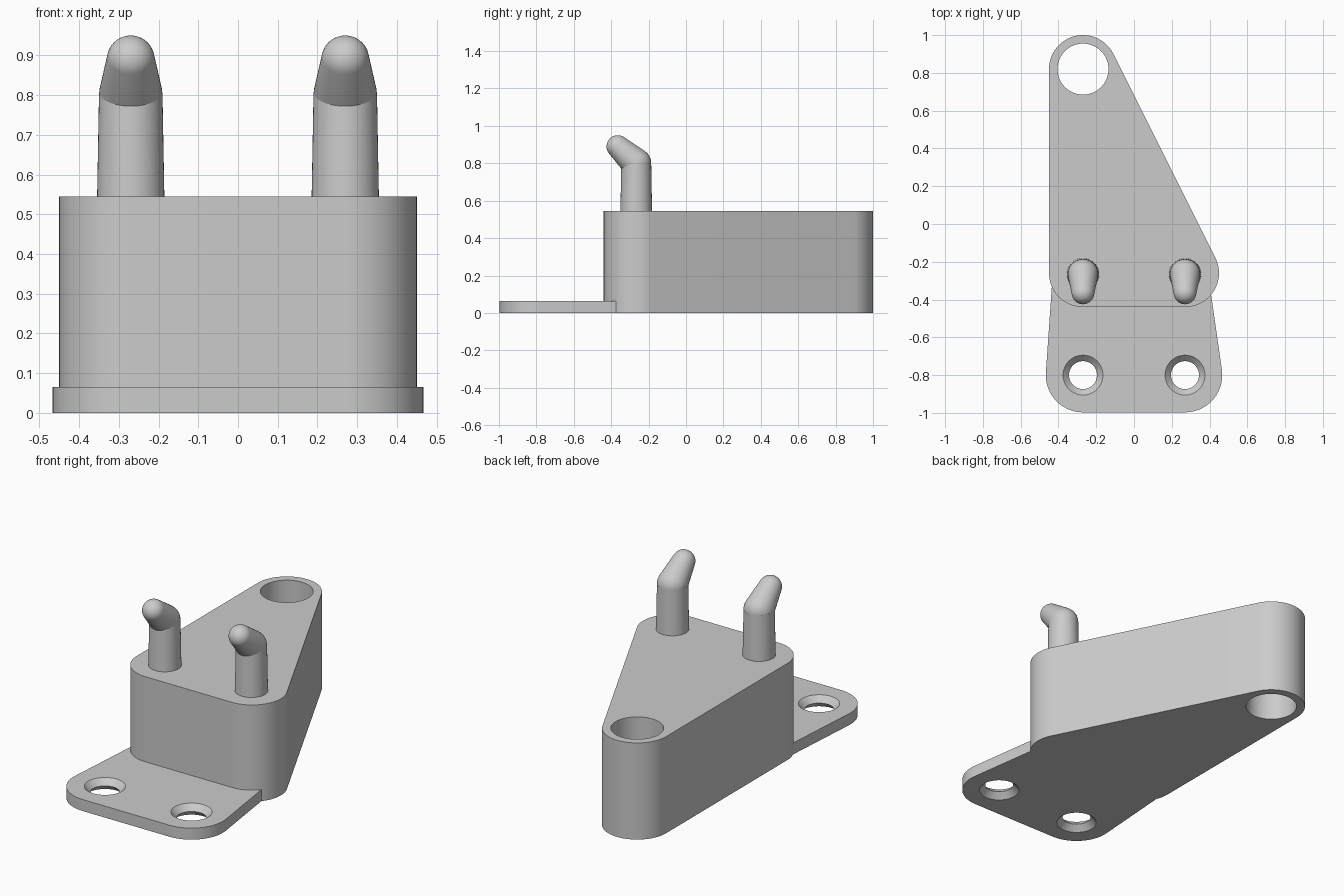
import bpy
import bmesh
from math import sin, cos, pi, radians
from mathutils import Vector

if "Cube" in bpy.data.objects:
    bpy.data.objects.remove(bpy.data.objects["Cube"], do_unlink=True)

BODY_TOP, PLATE_TOP = 0.545, 0.065
PEG_X, PEG_Y, SCREW_Y, BORE_Y = 0.27, -0.262, -0.8, 0.82

grey = bpy.data.materials.new("plain grey")
grey.use_nodes = True
colour = (0.6, 0.6, 0.6, 1)
grey.diffuse_color = colour
grey.node_tree.nodes["Principled BSDF"].inputs["Base Color"].default_value = colour


def finish(name, bm):
    bmesh.ops.recalc_face_normals(bm, faces=bm.faces)
    mesh = bpy.data.meshes.new(name)
    bm.to_mesh(mesh)
    bm.free()
    mesh.materials.append(grey)
    obj = bpy.data.objects.new(name, mesh)
    bpy.context.collection.objects.link(obj)
    return obj


def select(obj):
    bpy.ops.object.select_all(action='DESELECT')
    obj.select_set(True)
    bpy.context.view_layer.objects.active = obj


def smooth(obj):
    select(obj)
    bpy.ops.object.shade_smooth_by_angle(angle=radians(30))


def rounded_slab(name, corners, height, segments=96):
    """Extruded outline stretched around circles given as (x, y, radius)."""
    bm = bmesh.new()
    for x, y, r in corners:
        for i in range(segments):
            a = 2 * pi * i / segments
            for z in (0, height):
                bm.verts.new((x + r * cos(a), y + r * sin(a), z))
    hull = bmesh.ops.convex_hull(bm, input=bm.verts)
    loose = [v for v in bm.verts if not v.link_faces]
    bmesh.ops.delete(bm, geom=loose, context='VERTS')
    bmesh.ops.dissolve_limit(bm, angle_limit=0.01, verts=bm.verts, edges=bm.edges)
    return finish(name, bm)


def lathe(name, profile, origin, axis=(0, 0, 1), steps=48):
    """Revolve (radius, height) points about an axis through origin."""
    bm = bmesh.new()
    verts = [bm.verts.new((r, 0, h)) for r, h in profile]
    edges = [bm.edges.new(pair) for pair in zip(verts, verts[1:])]
    bmesh.ops.spin(bm, geom=verts + edges, cent=(0, 0, 0), axis=(0, 0, 1),
                   angle=2 * pi, steps=steps, use_duplicate=False)
    bmesh.ops.remove_doubles(bm, verts=bm.verts, dist=1e-5)
    turn = Vector((0, 0, 1)).rotation_difference(Vector(axis)).to_matrix()
    bmesh.ops.transform(bm, matrix=turn.to_4x4(), verts=bm.verts)
    bmesh.ops.translate(bm, vec=origin, verts=bm.verts)
    return finish(name, bm)


def cut(obj, cutter, keep=False):
    mod = obj.modifiers.new("cut", 'BOOLEAN')
    mod.operation = 'DIFFERENCE'
    mod.solver = 'EXACT'
    mod.object = cutter
    select(obj)
    bpy.ops.object.modifier_apply(modifier=mod.name)
    if not keep:
        bpy.data.objects.remove(cutter, do_unlink=True)


# Triangular block
body = rounded_slab("body", [(-PEG_X, BORE_Y, 0.18), (-PEG_X, -0.26, 0.18),
                             (PEG_X, -0.26, 0.18)], BODY_TOP)

# Mounting plate, trimmed flush against the block
plate = rounded_slab("mounting_plate", [(-PEG_X, SCREW_Y, 0.197), (PEG_X, SCREW_Y, 0.197),
                                        (-0.41, -0.26, 0.02), (0.372, -0.26, 0.02)], PLATE_TOP)
cut(plate, body, keep=True)

# Through bore at the back of the block
cut(body, lathe("bore_cutter", [(0, -0.1), (0.135, -0.1), (0.135, 0.7), (0, 0.7)],
                (-PEG_X, BORE_Y, 0), steps=96))

# Screw holes, chamfered from both faces
mid = PLATE_TOP / 2
flare = [(0, -0.02), (0.105 + 0.02, -0.02), (0.074, mid),
         (0.105 + 0.02, PLATE_TOP + 0.02), (0, PLATE_TOP + 0.02)]
for x in (-PEG_X, PEG_X):
    cut(plate, lathe("screw_cutter", flare, (x, SCREW_Y, 0), steps=64))

smooth(body)
smooth(plate)

# Hooked pegs: tapered stem and a tapered round-ended arm leaning forward
elbow = Vector((0, PEG_Y - 0.004, 0.8))
tip = Vector((0, -0.365, 0.89))
reach = (tip - elbow).length
R_ELBOW, R_TIP = 0.08, 0.06
tilt = (R_ELBOW - R_TIP) / reach      # sine of the taper
start = math_start = -pi / 2
from math import asin
bend = asin(tilt)
arc = 12
capsule = []
for i in range(arc + 1):
    a = -pi / 2 + (bend + pi / 2) * i / arc
    capsule.append((R_ELBOW * cos(a), R_ELBOW * sin(a)))
for i in range(arc + 1):
    a = bend + (pi / 2 - bend) * i / arc
    capsule.append((R_TIP * cos(a), reach + R_TIP * sin(a)))

for side, x in (("right", -PEG_X), ("left", PEG_X)):
    smooth(lathe(side + "_peg_stem",
                 [(0, BODY_TOP - 0.02), (0.085, BODY_TOP - 0.02), (0.08, 0.8), (0, 0.8)],
                 (x, elbow.y, 0)))
    smooth(lathe(side + "_peg_hook", capsule, (x, elbow.y, elbow.z), tip - elbow))
